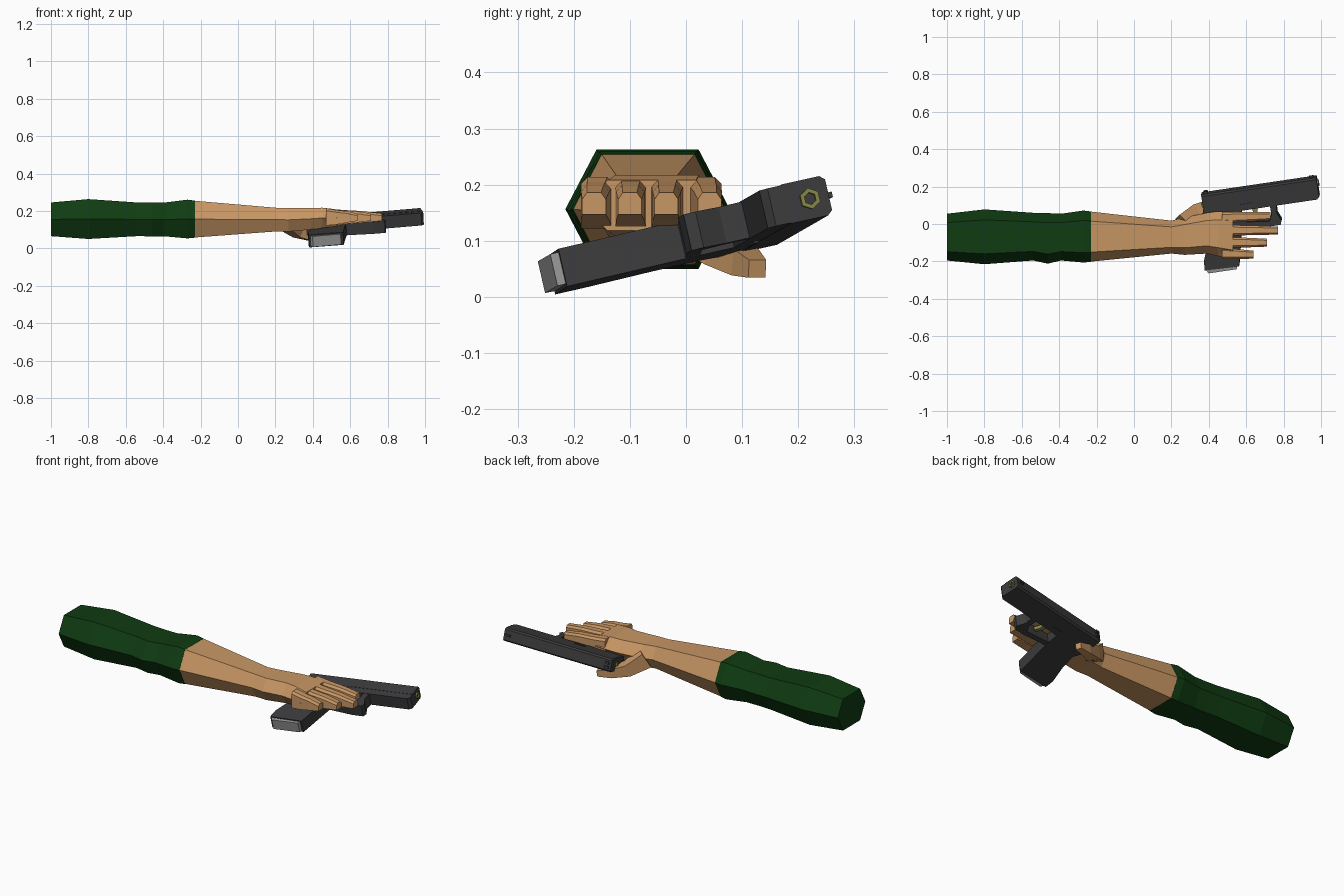
import bpy, bmesh, math
from mathutils import Vector, Matrix

if "Cube" in bpy.data.objects:
    bpy.data.objects.remove(bpy.data.objects["Cube"])


def material(name, rgb):
    m = bpy.data.materials.new(name)
    m.diffuse_color = (*rgb, 1)
    m.use_nodes = True
    m.node_tree.nodes["Principled BSDF"].inputs["Base Color"].default_value = m.diffuse_color
    return m


GREEN = material("sleeve_green", (0.005, 0.045, 0.006))
SKIN = material("skin_tan", (0.58, 0.31, 0.13))
BLACK = material("gun_black", (0.045, 0.045, 0.047))
GREY = material("plate_grey", (0.32, 0.32, 0.32))
OLIVE = material("olive_brass", (0.24, 0.24, 0.07))


def loft(name, rings, mat, matrix=None):
    """Skin a list of equal-length rings and cap both ends."""
    bm = bmesh.new()
    rows = [[bm.verts.new(p) for p in r] for r in rings]
    n = len(rows[0])
    for r0, r1 in zip(rows, rows[1:]):
        for i in range(n):
            j = (i + 1) % n
            bm.faces.new((r0[i], r0[j], r1[j], r1[i]))
    bm.faces.new(rows[0])
    bm.faces.new(rows[-1])
    if matrix:
        bm.transform(matrix)
    bmesh.ops.recalc_face_normals(bm, faces=bm.faces)
    me = bpy.data.meshes.new(name)
    bm.to_mesh(me)
    bm.free()
    me.materials.append(mat)
    ob = bpy.data.objects.new(name, me)
    bpy.context.collection.objects.link(ob)
    return ob


def hexagon(x, y0, y1, z0, z1, inset=0.19):
    """Flat-topped six-sided arm section at x."""
    k, zm = (y1 - y0) * inset, (z0 + z1) / 2
    return [(x, y0, zm), (x, y0 + k, z1), (x, y1 - k, z1),
            (x, y1, zm), (x, y1 - k, z0), (x, y0 + k, z0)]


# Sleeve and forearm with hand
loft("sleeve", [hexagon(*s) for s in (
    (-1.0, -0.195, 0.055, 0.065, 0.245), (-0.80, -0.215, 0.078, 0.05, 0.263),
    (-0.54, -0.195, 0.06, 0.065, 0.245), (-0.46, -0.212, 0.058, 0.064, 0.245),
    (-0.39, -0.195, 0.055, 0.064, 0.245), (-0.27, -0.206, 0.072, 0.053, 0.26),
    (-0.23, -0.202, 0.067, 0.057, 0.255))], GREEN)
loft("forearm_and_hand", [hexagon(*s) for s in (
    (-0.23, -0.201, 0.066, 0.058, 0.254), (0.20, -0.158, 0.018, 0.09, 0.217),
    (0.27, -0.165, 0.035, 0.09, 0.215), (0.39, -0.158, 0.06, 0.10, 0.216),
    (0.45, -0.172, 0.068, 0.108, 0.217), (0.53, -0.188, 0.066, 0.118, 0.208))], SKIN)

# Fingers: centre y at base and tip, tip x
for name, yb, yt, tip in (("index", 0.034, 0.042, 0.73), ("middle", -0.033, -0.035, 0.77),
                          ("ring", -0.098, -0.1, 0.71), ("little", -0.158, -0.164, 0.64)):
    rings = []
    for f, w, z0, z1 in ((0, 0.029, 0.122, 0.214), (0.3, 0.027, 0.126, 0.205),
                         (0.65, 0.025, 0.137, 0.199), (1, 0.021, 0.147, 0.186)):
        x, y = 0.47 + (tip - 0.47) * f, yb + (yt - yb) * f
        rings.append([(x, y - w, z0), (x, y - w, z1 - 0.012), (x, y - w * 0.6, z1),
                      (x, y + w * 0.6, z1), (x, y + w, z1 - 0.012), (x, y + w, z0)])
    loft(name + "_finger", rings, SKIN)

# Thumb: square section swept down under the gun
path = [Vector(p) for p in ((0.26, 0.0, 0.145), (0.325, 0.068, 0.088),
                            (0.40, 0.105, 0.062), (0.47, 0.127, 0.05))]
rings = []
for i, (p, r) in enumerate(zip(path, (0.046, 0.033, 0.024, 0.016))):
    t = (path[min(i + 1, 3)] - path[max(i - 1, 0)]).normalized()
    side = t.cross(Vector((0, 0, 1))).normalized()
    up = side.cross(t)
    rings.append([p + side * r * a + up * r * b
                  for a, b in ((-1, -1), (1, -1), (1, 1), (-1, 1))])
loft("thumb", rings, SKIN)

# Gun frame: a runs along the barrel, b up from the grip, c across the thickness
d = Vector((1, 0.148, 0.085)).normalized()
u = Vector((-0.163, 0.962, 0.213))
u = (u - d * u.dot(d)).normalized()
s = d.cross(u)
GUN = Matrix((d, u, s)).transposed().to_4x4()
GUN.translation = Vector((0.36, 0.163, 0.130))


def plate(name, profile, c0, c1, mat):
    """Extrude an (a, b) side profile across the gun."""
    return loft(name, [[(a, b, c) for a, b in profile] for c in (c0, c1)], mat, GUN)


def box(name, a0, a1, b0, b1, c, mat, c0=None):
    return plate(name, [(a0, b0), (a1, b0), (a1, b1), (a0, b1)], -c if c0 is None else c0, c, mat)


# Slide with chamfered top edges
H = 0.036
section = [(-0.078, -H), (-0.009, -H), (0, -H + 0.008),
           (0, H - 0.008), (-0.009, H), (-0.078, H)]
loft("slide", [[(a, b, c) for b, c in section] for a in (0, 0.624)], BLACK, GUN)

# Lower frame and raked grip
plate("frame_and_grip", [(0.0, -0.076), (0.624, -0.076), (0.624, -0.105), (0.61, -0.118),
                         (0.20, -0.118), (0.19, -0.2), (0.168, -0.29), (0.138, -0.418),
                         (-0.047, -0.412), (-0.043, -0.36), (0.0, -0.25), (0.018, -0.17),
                         (0.004, -0.135), (-0.012, -0.118)], -0.0345, 0.0345, BLACK)

# Trigger guard loop and trigger
plate("trigger_guard", [(0.18, -0.205), (0.33, -0.226), (0.395, -0.226), (0.403, -0.205),
                        (0.385, -0.16), (0.39, -0.115), (0.355, -0.115), (0.355, -0.165),
                        (0.335, -0.198), (0.18, -0.178)], -0.033, 0.033, BLACK)
plate("trigger", [(0.255, -0.115), (0.285, -0.115), (0.28, -0.15), (0.295, -0.182),
                  (0.28, -0.185), (0.26, -0.155)], -0.01, 0.01, OLIVE)

# Magazine base
plate("magazine_base", [(-0.04, -0.41), (0.13, -0.414), (0.122, -0.432),
                        (-0.03, -0.432)], -0.029, 0.029, GREY)

# Muzzle ring (six-sided tube) with dark bore
def hex_ring(a, r):
    return [(a, -0.035 + r * math.sin(i * math.pi / 3), r * math.cos(i * math.pi / 3))
            for i in range(6)]


loft("muzzle_ring", [hex_ring(0.58, 0.019), hex_ring(0.632, 0.019),
                     hex_ring(0.632, 0.011), hex_ring(0.61, 0.011)], OLIVE, GUN)
loft("bore", [hex_ring(0.60, 0.0105), hex_ring(0.615, 0.0105)], BLACK, GUN)

# Sights, rear pin, and slide catch
box("front_sight", 0.585, 0.61, -0.002, 0.009, 0.005, BLACK)
for sign in (-1, 1):
    box("rear_sight", 0.012, 0.035, -0.002, 0.011, sign * 0.012 + 0.006, BLACK, sign * 0.012 - 0.006)
box("rear_pin", -0.008, 0.01, -0.075, -0.055, 0.009, OLIVE)
box("slide_catch", 0.2, 0.26, -0.092, -0.082, 0.038, BLACK)
